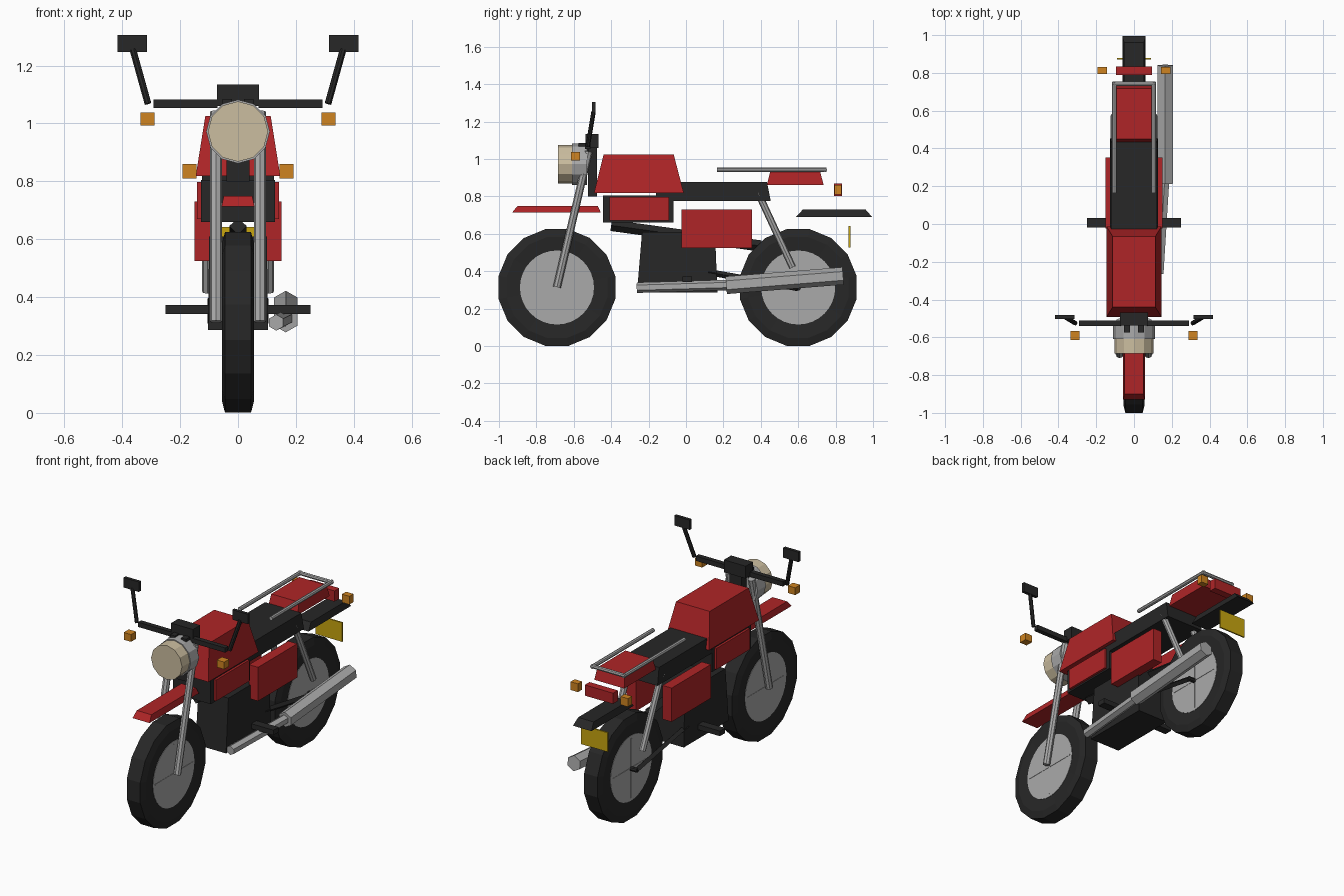
import bpy, bmesh, math
from mathutils import Vector

cube = bpy.data.objects.get("Cube")
if cube:
    bpy.data.objects.remove(cube, do_unlink=True)


def material(name, r, g, b):
    m = bpy.data.materials.new(name)
    m.use_nodes = True
    m.diffuse_color = (r, g, b, 1)
    m.node_tree.nodes["Principled BSDF"].inputs["Base Color"].default_value = (r, g, b, 1)
    return m


RED = material("red paint", 0.43, 0.018, 0.02)
BLACK = material("matte black", 0.02, 0.02, 0.02)
GREY = material("metal grey", 0.4, 0.4, 0.4)
CREAM = material("lamp cream", 0.6, 0.51, 0.35)
ORANGE = material("signal orange", 0.62, 0.23, 0.015)
YELLOW = material("plate yellow", 0.58, 0.38, 0.005)


def finish(name, bm, mat):
    bmesh.ops.recalc_face_normals(bm, faces=bm.faces[:])
    me = bpy.data.meshes.new(name)
    bm.to_mesh(me)
    bm.free()
    me.materials.append(mat)
    ob = bpy.data.objects.new(name, me)
    bpy.context.collection.objects.link(ob)
    return ob


def box(name, mat, x, y, z, top_x=None, top_y=None):
    """Box from ranges; top_x and top_y give a tapered upper face."""
    bm = bmesh.new()
    bmesh.ops.create_cube(bm, size=1)
    for v in bm.verts:
        up = v.co.z > 0
        rx = top_x if up and top_x else x
        ry = top_y if up and top_y else y
        v.co = (rx[v.co.x > 0], ry[v.co.y > 0], z[up])
    return finish(name, bm, mat)


def rod(name, mat, a, b, r, sides=8):
    """Straight bar between two points."""
    a, b = Vector(a), Vector(b)
    d = b - a
    bm = bmesh.new()
    bmesh.ops.create_cone(bm, cap_ends=True, segments=sides, radius1=r, radius2=r, depth=d.length)
    q = d.to_track_quat('Z', 'Y')
    for v in bm.verts:
        v.co = q @ v.co + (a + b) / 2
    return finish(name, bm, mat)


def mid(w):
    return (-w, w)


def side_box(name, mat, x, y, z):
    box("left_" + name, mat, x, y, z)
    box("right_" + name, mat, (-x[1], -x[0]), y, z)


def side_rod(name, mat, a, b, r, sides=8):
    for label, s in (("left_", 1), ("right_", -1)):
        rod(label + name, mat, (s * a[0], *a[1:]), (s * b[0], *b[1:]), r, sides)


# Wheels: lathed tyre with a metal disc and thin spokes
def wheel(name, y, z=0.313, n=16):
    profile = [(0.18, 0.048), (0.2, 0.05), (0.275, 0.056), (0.318, 0.045)]
    loop = profile + [(r, -w) for r, w in reversed(profile)]
    bm = bmesh.new()
    rings = []
    for i in range(n):
        t = (i + 0.5) * math.tau / n
        rings.append([bm.verts.new((w, y + r * math.cos(t), z + r * math.sin(t))) for r, w in loop])
    for i, ring in enumerate(rings):
        nxt = rings[(i + 1) % n]
        for j in range(len(loop)):
            k = (j + 1) % len(loop)
            bm.faces.new((ring[j], ring[k], nxt[k], nxt[j]))
    finish(name + "_tyre", bm, BLACK)
    rod(name + "_disc", GREY, (-0.052, y, z), (0.052, y, z), 0.198, 32)
    box(name + "_spoke_upright", GREY, mid(0.054), (y - 0.004, y + 0.004), (z - 0.18, z + 0.18))
    box(name + "_spoke_level", GREY, mid(0.054), (y - 0.18, y + 0.18), (z - 0.004, z + 0.004))


wheel("front_wheel", -0.69)
wheel("rear_wheel", 0.60)

# Suspension
side_rod("fork", GREY, (0.076, -0.69, 0.315), (0.076, -0.52, 1.04), 0.021)
side_rod("shock", GREY, (0.106, 0.385, 0.82), (0.106, 0.57, 0.42), 0.019)
side_rod("swingarm", BLACK, (0.088, 0.12, 0.395), (0.088, 0.6, 0.31), 0.017, 4)
rod("rear_axle", BLACK, (-0.095, 0.6, 0.31), (0.095, 0.6, 0.31), 0.014)

# Headlight
rod("headlight_lens", CREAM, (0, -0.685, 0.972), (0, -0.595, 0.972), 0.104, 12)
rod("headlight_casing", GREY, (0, -0.61, 0.972), (0, -0.53, 0.972), 0.11, 12)

# Steering and mirrors
box("instrument_block", BLACK, mid(0.073), (-0.537, -0.468), (1.06, 1.135))
box("steering_stem", BLACK, mid(0.04), (-0.525, -0.475), (0.8, 1.07))
side_box("bar_clamp", BLACK, (0.02, 0.053), (-0.575, -0.52), (1.04, 1.085))
side_box("handlebar", BLACK, (0.07, 0.292), (-0.54, -0.511), (1.054, 1.083))
side_rod("mirror_stem", BLACK, (0.311, -0.525, 1.068), (0.363, -0.494, 1.255), 0.012)
side_box("mirror", BLACK, (0.314, 0.417), (-0.502, -0.483), (1.246, 1.306))

# Turn signals and tail light
side_box("front_signal", ORANGE, (0.288, 0.337), (-0.614, -0.566), (0.993, 1.037))
side_box("rear_signal", ORANGE, (0.143, 0.192), (0.793, 0.832), (0.81, 0.86))
box("tail_light", RED, mid(0.095), (0.79, 0.835), (0.803, 0.868))

# Body
box("tank", RED, mid(0.146), (-0.492, -0.012), (0.818, 1.025), mid(0.113), (-0.44, -0.066))
box("seat", BLACK, mid(0.126), (-0.16, 0.453), (0.775, 0.878), mid(0.122), (-0.16, 0.433))
box("tail_cowl", RED, mid(0.1), (0.432, 0.736), (0.86, 0.93), mid(0.092), (0.45, 0.718))
box("under_tank_block", BLACK, mid(0.127), (-0.443, -0.068), (0.66, 0.805))
side_box("upper_panel", RED, (0.1, 0.141), (-0.41, -0.092), (0.67, 0.798))
side_box("side_panel", RED, (0.09, 0.151), (-0.023, 0.353), (0.525, 0.73))

# Mudguards and number plate
box("front_mudguard", RED, mid(0.057), (-0.93, -0.455), (0.713, 0.75), mid(0.049), (-0.9, -0.472))
box("rear_mudguard", BLACK, mid(0.062), (0.588, 0.995), (0.69, 0.73), mid(0.052), (0.625, 0.96))
box("number_plate", YELLOW, mid(0.09), (0.87, 0.879), (0.527, 0.643))

# Engine and frame
box("engine", BLACK, mid(0.103), (-0.262, 0.168), (0.286, 0.61), mid(0.1), (-0.235, 0.155))
rod("frame_beam", BLACK, (0, -0.4, 0.645), (0, 0.4, 0.535), 0.03, 4)
side_box("footpeg", BLACK, (0.09, 0.25), (-0.018, 0.032), (0.342, 0.373))

# Rear luggage rail
side_rod("luggage_rail", GREY, (0.105, 0.165, 0.942), (0.105, 0.752, 0.942), 0.012)
rod("rear_luggage_rail", GREY, (-0.113, 0.742, 0.942), (0.113, 0.742, 0.942), 0.012)

# Exhaust
rod("exhaust_pipe", GREY, (0.132, -0.262, 0.312), (0.163, 0.24, 0.327), 0.028, 6)
rod("muffler", GREY, (0.165, 0.215, 0.325), (0.165, 0.84, 0.375), 0.047, 6)
